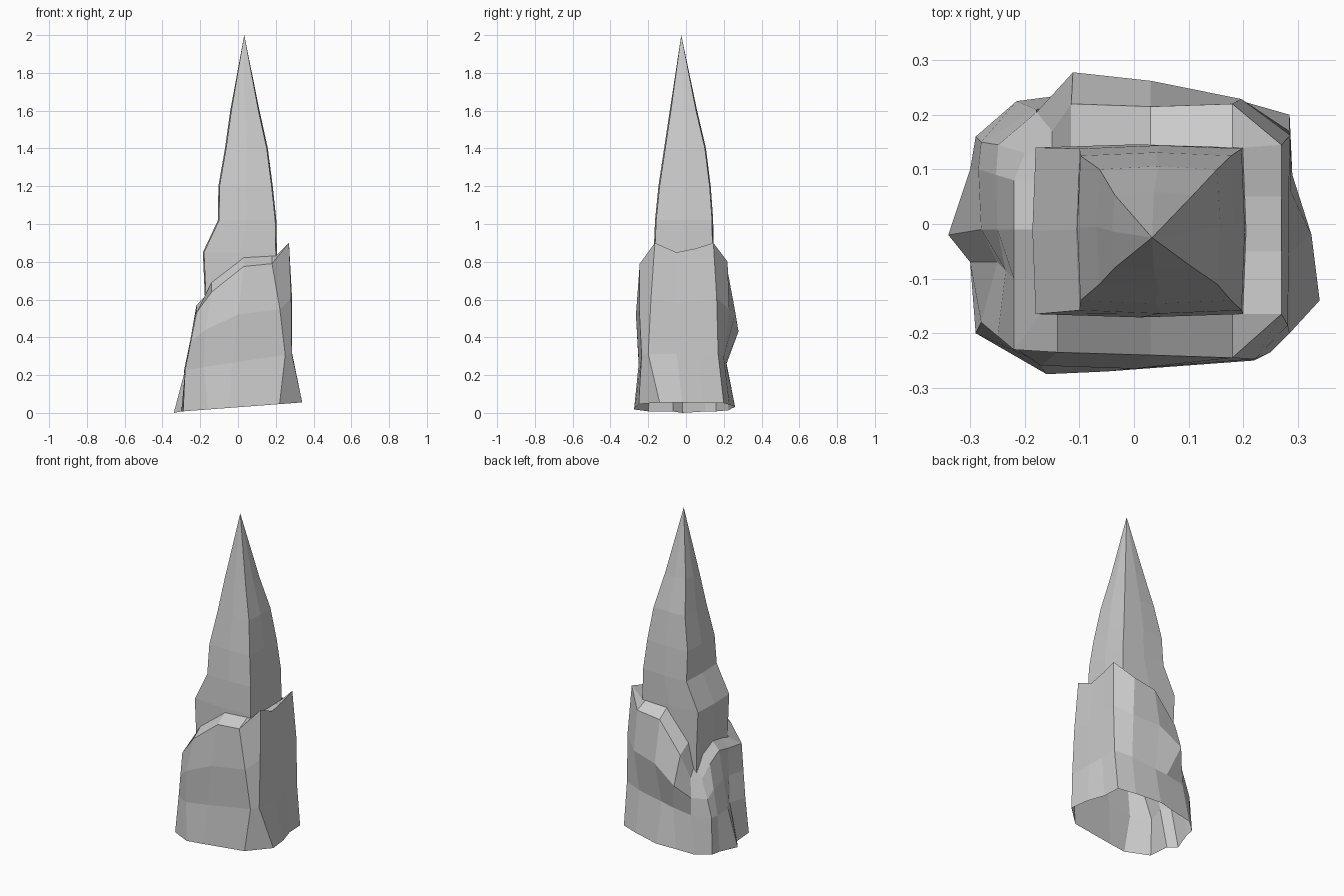
import bpy
from mathutils import Vector


def build(name, rings, apex=None):
    """Skin a stack of equal-length closed rings, optionally ending in a point."""
    n = len(rings[0])
    verts = [tuple(p) for ring in rings for p in ring]
    faces = [(k * n + i, k * n + (i + 1) % n, (k + 1) * n + (i + 1) % n, (k + 1) * n + i)
             for k in range(len(rings) - 1) for i in range(n)]
    if apex:
        verts.append(apex)
        b = (len(rings) - 1) * n
        faces += [(b + i, b + (i + 1) % n, len(verts) - 1) for i in range(n)]
    mesh = bpy.data.meshes.new(name)
    mesh.from_pydata(verts, [], faces)
    mesh.update()
    obj = bpy.data.objects.new(name, mesh)
    bpy.context.collection.objects.link(obj)
    return obj


# Inner spire: square rings (z, x min, x max, y min, y max)
levels = [
    (0.38, -.17, .20, -.165, .14), (0.62, -.17, .20, -.165, .14),
    (0.85, -.18, .20, -.165, .14), (1.02, -.10, .197, -.158, .138),
    (1.20, -.098, .178, -.14, .125), (1.40, -.063, .152, -.11, .10),
    (1.60, -.035, .108, -.08, .053),
]
rings = []
for z, x0, x1, y0, y1 in levels:
    xm, ym, bow = (x0 + x1) / 2, (y0 + y1) / 2, 0.006
    rings.append([(x0, y0, z), (xm, y0 - bow, z), (x1, y0, z), (x1 + bow, ym, z),
                  (x1, y1, z), (xm, y1 + bow, z), (x0, y1, z), (x0 - bow, ym, z)])
build("inner_spire", rings, (0.033, -0.025, 2.0))

# Outer rock sleeve: columns of foot xy, low xy, rim xyz, outward bulge
columns = [
    (.34, -.14, .285, -.20, .27, -.165, .90, .005),
    (.325, -.02, .287, -.05, .27, -.05, .85, .005),
    (.29, .09, .287, .06, .27, .05, .87, .005),
    (.285, .20, .285, .17, .27, .145, .90, .01),
    (.18, .23, .18, .20, .18, .22, .80, .025),
    (.02, .26, .02, .21, .03, .215, .78, .05),
    (-.10, .24, -.06, .215, -.115, .22, .60, .065),
    (-.215, .225, -.18, .21, -.15, .17, .45, .02),
    (-.29, .16, -.28, .15, -.20, .13, .44, .01),
    (-.30, .10, -.285, .10, -.22, .08, .52, .0),
    (-.34, -.02, -.28, -.01, -.22, -.01, .57, .0),
    (-.30, -.07, -.25, -.07, -.22, -.10, .55, .0),
    (-.29, -.20, -.28, -.18, -.22, -.23, .53, .0),
    (-.16, -.275, -.18, -.25, -.14, -.235, .64, .02),
    (-.05, -.27, -.03, -.25, .03, -.24, .775, .02),
    (.22, -.25, .25, -.235, .18, -.245, .79, .01),
]
foot, low, high, rim, lip = [], [], [], [], []
for bx, by, lx, ly, rx, ry, rz, bulge in columns:
    foot.append(Vector((bx, by, 0.03 + 0.075 * bx)))
    low.append(Vector((lx, ly, 0.27 + 0.15 * lx)))
    rim.append(Vector((rx, ry, rz)))
    mid = (low[-1] + rim[-1]) / 2
    high.append(mid + Vector((mid.x, mid.y, 0)).normalized() * bulge)
    # top ledge runs inward to the spire
    lip.append(Vector((min(max(rx, -.172), .20), min(max(ry, -.166), .14),
                       min(rz + 0.05, 0.83))))
foot[10].z = 0.0
build("outer_sleeve", [foot, low, high, rim, lip])
